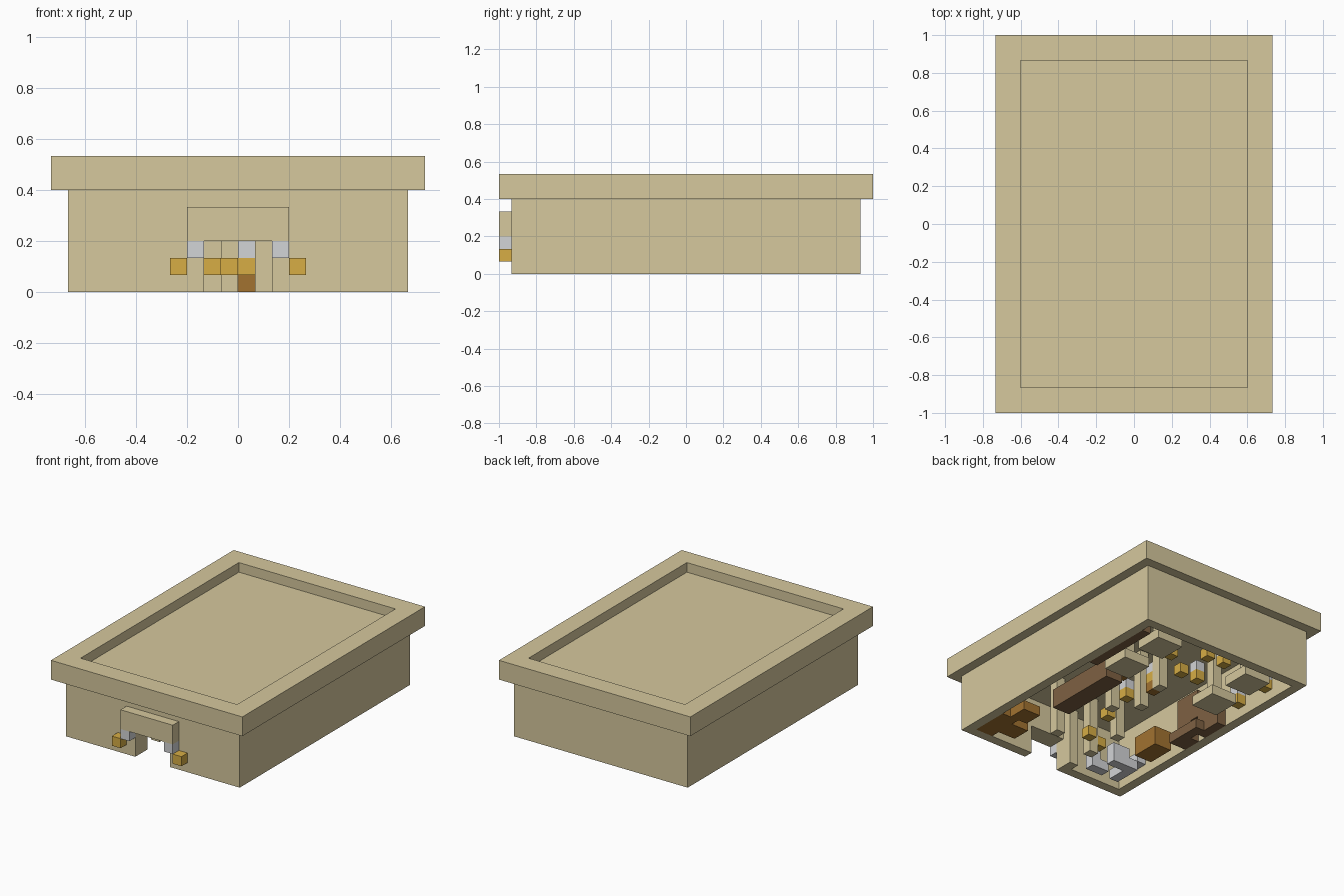
import bpy, bmesh
from mathutils import Matrix, Vector

if "Cube" in bpy.data.objects:
    bpy.data.objects.remove(bpy.data.objects["Cube"])

U = 2 / 30  # block size


def material(name, r, g, b):
    m = bpy.data.materials.new(name)
    m.use_nodes = True
    m.diffuse_color = (r, g, b, 1)
    m.node_tree.nodes["Principled BSDF"].inputs["Base Color"].default_value = (r, g, b, 1)
    return m


SAND = material("sandstone", 0.67, 0.58, 0.34)
GOLD = material("gold", 0.68, 0.42, 0.06)
OAK = material("oak", 0.36, 0.17, 0.03)
DARK = material("dark_wood", 0.21, 0.12, 0.055)
IRON = material("light_grey", 0.65, 0.66, 0.68)


def blocks(name, mat, *boxes):
    """One object made of boxes, each given as (low corner, high corner) in blocks."""
    bm = bmesh.new()
    for lo, hi in boxes:
        lo, hi = Vector(lo) * U, Vector(hi) * U
        size = Matrix.Diagonal((*(hi - lo), 1))
        bmesh.ops.create_cube(bm, size=1, matrix=Matrix.Translation((lo + hi) / 2) @ size)
    mesh = bpy.data.meshes.new(name)
    bm.to_mesh(mesh)
    bm.free()
    mesh.materials.append(mat)
    obj = bpy.data.objects.new(name, mesh)
    bpy.context.collection.objects.link(obj)


def cube(x, y, z):
    return (x, y, z), (x + 1, y + 1, z + 1)


def frame(w, d, t, z0, z1):
    """Rectangular ring of four boxes, t blocks thick."""
    return [((-w, d - t, z0), (w, d, z1)), ((-w, -d, z0), (w, t - d, z1)),
            ((-w, t - d, z0), (t - w, d - t, z1)), ((w - t, t - d, z0), (w, d - t, z1))]


# Walls, with the front one split around the doorway
walls = frame(10, 14, 1, 0, 6)
walls[1] = ((-10, -14, 3), (10, -13, 6))
for a, b in ((-10, -2), (2, 10)):
    walls.append(((a, -14, 0), (b, -13, 3)))
blocks("walls", SAND, *walls)

# Flat roof with raised parapet
blocks("roof_slab", SAND, ((-11, -15, 6), (11, 15, 7)))
blocks("roof_parapet", SAND, *frame(11, 15, 2, 7, 8))

# Door canopy and its lamps
blocks("door_canopy", SAND, ((-3, -15, 3), (3, -14, 5)))
blocks("canopy_brackets", IRON, cube(-3, -15, 2), cube(2, -15, 2))
blocks("door_lamps", GOLD, cube(-4, -15, 1), cube(3, -15, 1))

# Low plinths in the back half of the room
for side, x in (("left", 4), ("right", -7)):
    for place, y in (("back", 9), ("middle", 4)):
        blocks(f"plinth_{side}_{place}", SAND, ((x, y, 0), (x + 3, y + 3, 1)),
               ((x + 1, y + 1, 1), (x + 2, y + 2, 6)))

# Slim columns along the aisle
aisle = ((-1, 0), (0, 4), (1, -2), (-3, -6), (-3, -10), (-3, -13), (2, -9))
blocks("columns", SAND, *[((x, y, 0), (x + 1, y + 1, 6)) for x, y in aisle])

# Hanging lamps, some with a grey holder above
plain = ((-1, -5), (-2, -9), (-1, 6), (-1, 10), (-4, -10))
held = ((0, 3), (0, -1), (-3, 6), (-3, 10), (2, 8), (-9, 9), (-9, 5), (8, 8), (8, -3))
blocks("room_lamps", GOLD, *[cube(x, y, 1) for x, y in plain + held])
blocks("lamp_holders", IRON, *[cube(x, y, 2) for x, y in held])

# Counter with stools, wall bench and cupboard
blocks("counter", DARK, ((4, -5, 0), (6, 3, 2)))
blocks("stools", OAK, cube(0, 3, 0), cube(3, 0, 1), cube(3, 2, 1))
blocks("wall_bench", DARK, ((8, 4, 0), (9, 12, 1)))
blocks("cupboard", DARK, ((-9, -3, 0), (-8, -1, 5)), ((-9, 0, 0), (-8, 3, 4)),
       ((-9, -1, 2), (-8, 0, 5)), ((-8, -3, 0), (-7, 1, 1)))

# Chests and metal boxes near the front corners
blocks("chests", OAK, ((7, -13, 0), (9, -9, 1)), ((5, -12, 0), (7, -10, 2)),
       ((6, -9, 0), (8, -7, 1)), ((-8, -7, 0), (-6, -4, 2)))
blocks("metal_boxes", IRON, ((-8, -12, 0), (-7, -9, 1)), ((-7, -10, 0), (-5, -9, 2)),
       cube(-6, -12, 0), ((-9, -8, 1), (-7, -7, 2)), ((-9, -12, 1), (-8, -9, 2)),
       ((-5, -12, 0), (-4, -11, 2)))
